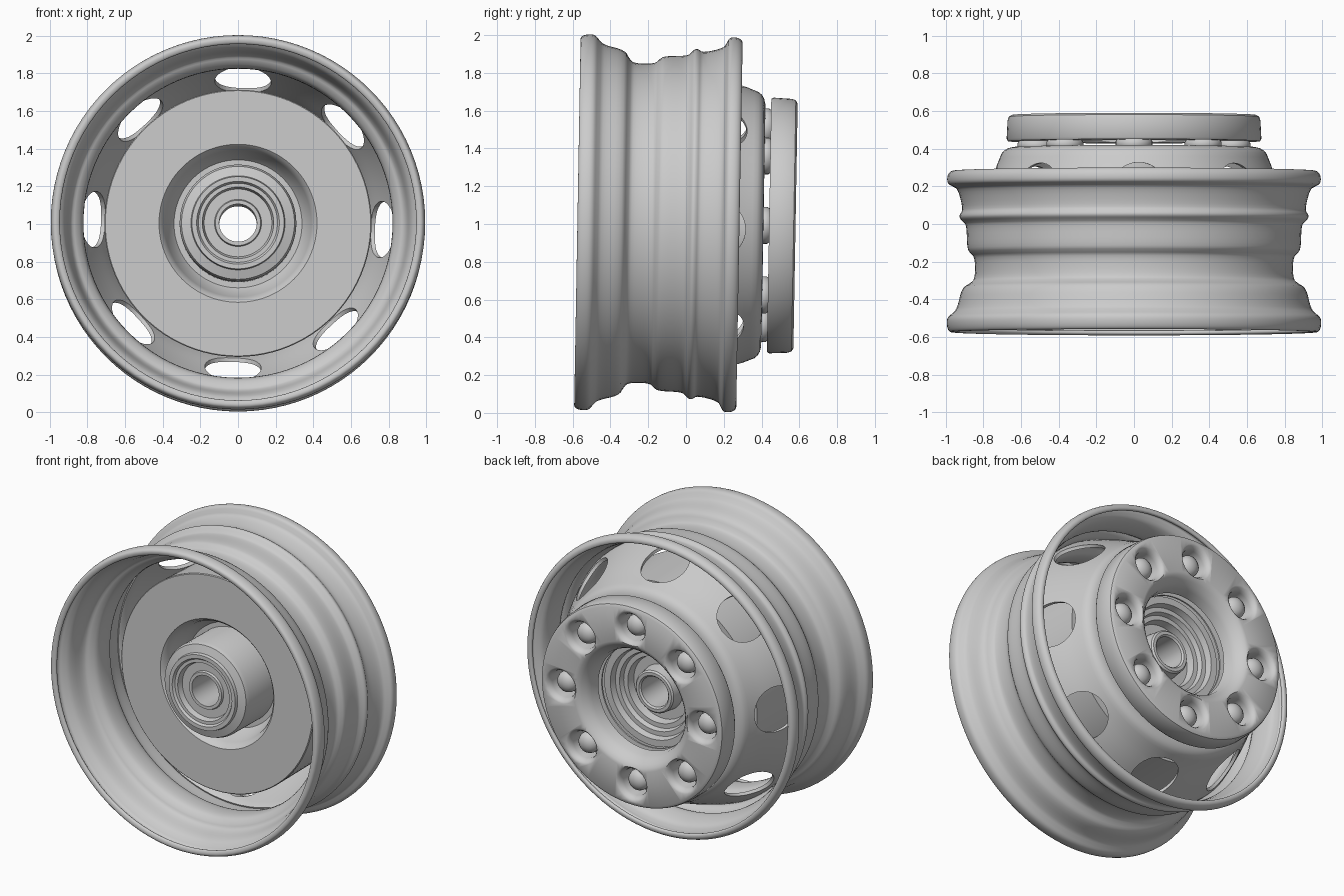
import bpy, bmesh, math
from mathutils import Matrix, Vector

if "Cube" in bpy.data.objects:
    bpy.data.objects.remove(bpy.data.objects["Cube"])

COUNT = 8
TILT = math.radians(-1)
PLACE = Matrix.Translation((0, 0, 1)) @ Matrix.Rotation(TILT, 4, "X")

grey = bpy.data.materials.new("painted_steel_grey")
grey.use_nodes = True
grey.diffuse_color = (0.6, 0.6, 0.6, 1)
grey.node_tree.nodes["Principled BSDF"].inputs["Base Color"].default_value = (0.6, 0.6, 0.6, 1)


def shell(path, thickness):
    """Close an open (y, radius) path into a sheet of even thickness."""
    pts = [Vector(p) for p in path]
    inner = []
    for i, p in enumerate(pts):
        t = (pts[min(i + 1, len(pts) - 1)] - pts[max(i - 1, 0)]).normalized()
        inner.append(p + thickness * Vector((t.y, -t.x)))
    return pts + inner[::-1]


def soften(loop, rounds=1):
    """Round the corners of a closed loop."""
    for _ in range(rounds):
        pts = [Vector(p) for p in loop]
        loop = []
        for a, b in zip(pts, pts[1:] + pts[:1]):
            loop += [a.lerp(b, 0.25), a.lerp(b, 0.75)]
    return loop


def spin(bm, profile, sides, matrix=Matrix(), closed=True):
    """Revolve a (y, radius) profile around the y axis."""
    rings = []
    for i in range(sides):
        a = math.tau * i / sides
        rings.append([bm.verts.new(matrix @ Vector((r * math.sin(a), y, r * math.cos(a))))
                      for y, r in profile])
    n = len(profile)
    for i in range(sides):
        a, b = rings[i], rings[(i + 1) % sides]
        for j in range(n if closed else n - 1):
            k = (j + 1) % n
            bm.faces.new((a[j], a[k], b[k], b[j]))


def finish(name, bm):
    bmesh.ops.remove_doubles(bm, verts=bm.verts, dist=1e-5)
    bmesh.ops.recalc_face_normals(bm, faces=bm.faces)
    mesh = bpy.data.meshes.new(name)
    bm.to_mesh(mesh)
    bm.free()
    mesh.materials.append(grey)
    obj = bpy.data.objects.new(name, mesh)
    bpy.context.collection.objects.link(obj)
    obj.matrix_world = PLACE
    return obj


def activate(obj):
    bpy.ops.object.select_all(action="DESELECT")
    obj.select_set(True)
    bpy.context.view_layer.objects.active = obj


def smooth(obj, degrees=35):
    activate(obj)
    bpy.ops.object.shade_smooth_by_angle(angle=math.radians(degrees))


def turned(name, profile, sides=96):
    bm = bmesh.new()
    spin(bm, profile, sides)
    return finish(name, bm)


def cut(obj, cutter):
    cutter.hide_render = True
    mod = obj.modifiers.new("holes", "BOOLEAN")
    mod.operation = "DIFFERENCE"
    mod.solver = "EXACT"
    mod.object = cutter
    bpy.context.view_layer.update()
    activate(obj)
    bpy.ops.object.modifier_apply(modifier=mod.name)
    bpy.data.objects.remove(cutter)


def around(offset=0.0):
    """Rotations about the axle, one for each hole."""
    return [Matrix.Rotation(math.tau * i / COUNT + offset, 4, "Y") for i in range(COUNT)]


# Rim barrel with rolled lips and a drop centre
rim_path = [(-0.57, 0.945), (-0.578, 0.98), (-0.545, 0.995), (-0.50, 0.995), (-0.475, 0.965),
            (-0.45, 0.94), (-0.34, 0.915), (-0.315, 0.87), (-0.29, 0.845), (-0.18, 0.845),
            (-0.155, 0.87), (-0.13, 0.887), (-0.01, 0.89), (0.01, 0.905), (0.03, 0.927),
            (0.05, 0.927), (0.075, 0.908), (0.185, 0.935), (0.20, 0.965), (0.215, 0.992),
            (0.255, 0.993), (0.283, 0.975), (0.283, 0.945)]
smooth(turned("rim_barrel", soften(shell(rim_path, 0.024), 2)), 50)

# Domed wheel disc with round vents
disc_path = [(-0.03, 0.872), (0.03, 0.85), (0.12, 0.815), (0.20, 0.78), (0.28, 0.742),
             (0.34, 0.718), (0.385, 0.70), (0.408, 0.66), (0.41, 0.60), (0.41, 0.34)]
disc = turned("wheel_disc", soften(shell(disc_path, 0.02)))
bm = bmesh.new()
for rot in around(math.radians(2)):
    bmesh.ops.create_cone(bm, cap_ends=True, segments=40, radius1=0.15, radius2=0.15, depth=0.4,
                          matrix=rot @ Matrix.Translation((0, 0.165, 0.8)))
cut(disc, finish("vent_cutter", bm))
smooth(disc)

# Brake drum behind the disc, with a recess around the hub
drum = [(-0.22, 0.42), (-0.22, 0.705), (-0.215, 0.71), (0.25, 0.70), (0.25, 0.30),
        (-0.05, 0.30), (-0.05, 0.34), (-0.09, 0.37), (-0.17, 0.39), (-0.205, 0.405)]
smooth(turned("brake_drum", drum))

# Stepped hub with a through bore
hub = [(-0.32, 0.31), (-0.345, 0.30), (-0.36, 0.25), (-0.38, 0.245), (-0.38, 0.22),
       (-0.365, 0.21), (-0.365, 0.19), (-0.33, 0.18), (-0.33, 0.125), (-0.345, 0.12),
       (-0.345, 0.10), (0.33, 0.10), (0.34, 0.11), (0.34, 0.13), (0.33, 0.14),
       (0.25, 0.15), (0.25, 0.21), (0.30, 0.22), (0.30, 0.25), (0.33, 0.26),
       (0.33, 0.29), (0.37, 0.30), (0.37, 0.345), (0.24, 0.345), (0.24, 0.31)]
smooth(turned("hub", hub))

# Nut cover ring with a softened edge and countersunk nut holes
cover_loop = [(0.44, 0.34), (0.44, 0.67), (0.452, 0.677), (0.55, 0.672), (0.57, 0.665),
              (0.58, 0.648), (0.58, 0.425), (0.574, 0.405), (0.555, 0.385), (0.53, 0.365),
              (0.50, 0.35)]
cover = turned("nut_cover", cover_loop)
bore = [(0.40, 0), (0.40, 0.09), (0.54, 0.09), (0.56, 0.096), (0.574, 0.107),
        (0.582, 0.12), (0.62, 0.12), (0.62, 0)]
bm = bmesh.new()
for rot in around():
    spin(bm, bore, 32, rot @ Matrix.Translation((0, 0, 0.52)), closed=False)
cut(cover, finish("nut_hole_cutter", bm))
smooth(cover)

# Domed wheel nuts on flanged washers
nut = [(0.395, 0), (0.395, 0.09), (0.41, 0.098), (0.43, 0.098), (0.445, 0.088), (0.45, 0.07),
       (0.51, 0.068), (0.53, 0.06), (0.545, 0.04), (0.552, 0.02), (0.554, 0)]
for i, rot in enumerate(around()):
    bm = bmesh.new()
    spin(bm, nut, 24, rot @ Matrix.Translation((0, 0, 0.52)), closed=False)
    smooth(finish(f"wheel_nut_{i + 1}", bm))
